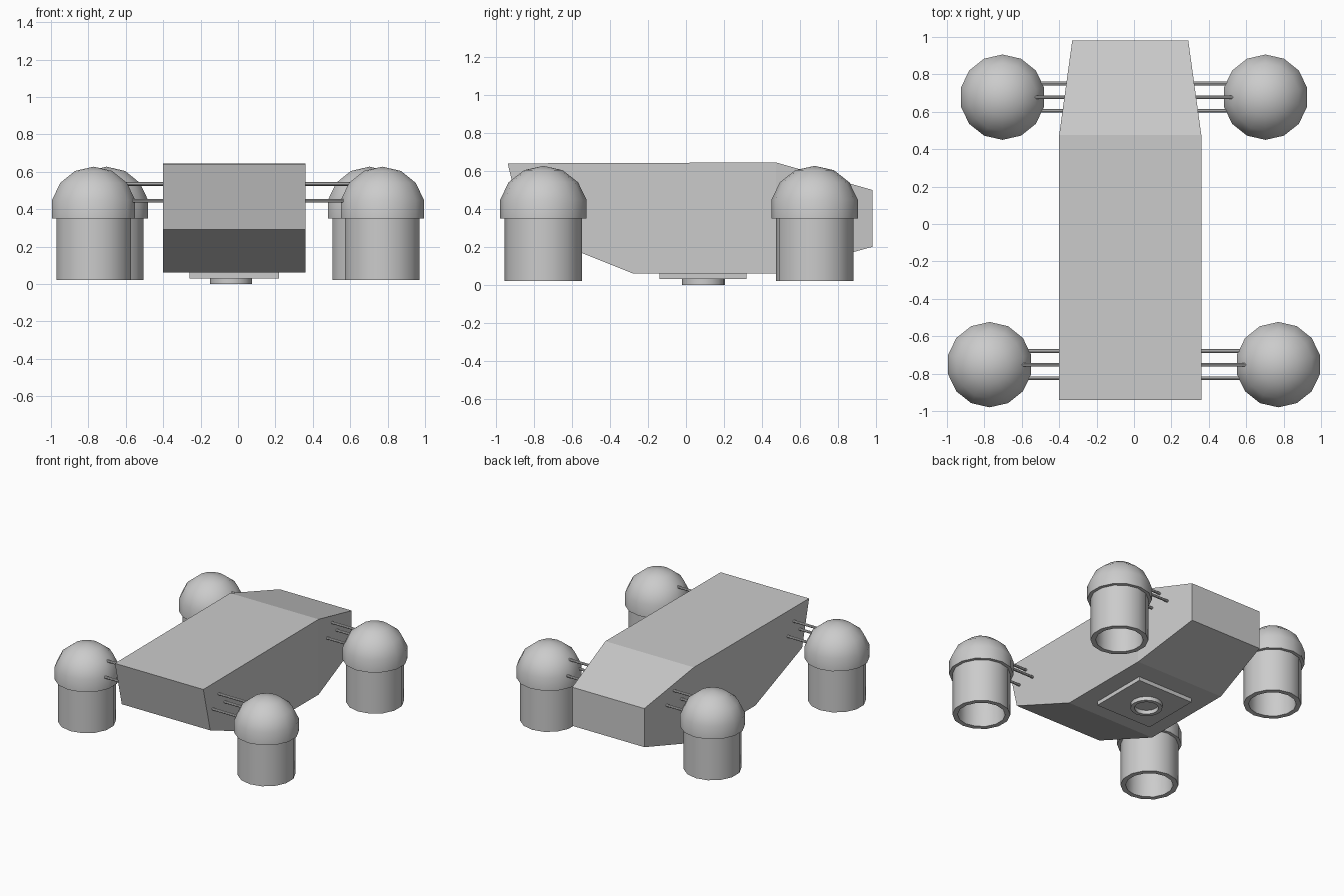
import bpy, bmesh
from math import sin, cos, pi, radians
from mathutils import Matrix, Vector

if "Cube" in bpy.data.objects:
    bpy.data.objects.remove(bpy.data.objects["Cube"])

MID = -0.02     # centre line of the hull
SEG = 14        # sides of each pod


def make(name, bm, smooth=False):
    bmesh.ops.recalc_face_normals(bm, faces=bm.faces[:])
    me = bpy.data.meshes.new(name)
    bm.to_mesh(me)
    bm.free()
    ob = bpy.data.objects.new(name, me)
    bpy.context.collection.objects.link(ob)
    if smooth:
        bpy.ops.object.select_all(action='DESELECT')
        bpy.context.view_layer.objects.active = ob
        ob.select_set(True)
        bpy.ops.object.shade_smooth_by_angle(angle=radians(40))
    return ob


def lathe(name, profile, centre, segs):
    """Spin a closed (radius, z) profile around a vertical axis."""
    bm = bmesh.new()
    rings = []
    for r, z in profile:
        ring = []
        for i in range(segs):
            a = pi / 2 + 2 * pi * i / segs
            ring.append(bm.verts.new((centre[0] + r * cos(a), centre[1] + r * sin(a), z)))
        rings.append(ring)
    for k, lo in enumerate(rings):
        hi = rings[(k + 1) % len(rings)]
        for i in range(segs):
            j = (i + 1) % segs
            bm.faces.new((lo[i], lo[j], hi[j], hi[i]))
    bmesh.ops.remove_doubles(bm, verts=bm.verts[:], dist=1e-5)
    return make(name, bm, True)


def rod(name, x0, x1, y, z, r=0.01):
    bm = bmesh.new()
    m = Matrix.Translation(((x0 + x1) / 2, y, z)) @ Matrix.Rotation(pi / 2, 4, 'Y')
    bmesh.ops.create_cone(bm, cap_ends=True, segments=8, radius1=r, radius2=r,
                          depth=abs(x1 - x0), matrix=m)
    make(name, bm, True)


# hull: side profile, with a tapered tail beyond the last bend
profile = [(-0.94, 0.64, 0.38), (0.475, 0.645, 0.38), (0.982, 0.50, 0.31),
           (0.982, 0.20, 0.31), (0.475, 0.06, 0.38), (-0.28, 0.06, 0.38), (-0.855, 0.29, 0.38)]
bm = bmesh.new()
left = [bm.verts.new((MID - w, y, z)) for y, z, w in profile]
right = [bm.verts.new((MID + w, y, z)) for y, z, w in profile]
for side in (left, right):
    bm.faces.new([side[i] for i in (0, 1, 4, 5, 6)])
    bm.faces.new([side[i] for i in (1, 2, 3, 4)])
for i in range(len(profile)):
    j = (i + 1) % len(profile)
    bm.faces.new((left[i], left[j], right[j], right[i]))
make("hull", bm)

# belly plate and docking ring
bm = bmesh.new()
bmesh.ops.create_cube(bm, size=1, matrix=Matrix.Translation((MID, 0.09, 0.05))
                      @ Matrix.Diagonal((0.48, 0.46, 0.04, 1)))
make("belly_plate", bm)
lathe("belly_ring", [(0.113, 0.035), (0.113, 0), (0.085, 0), (0.085, 0.035)], (-0.037, 0.092), 16)

# pod section: domed cap with a lip over an open tube
lats = [radians(d) for d in (90, 64.3, 38.6, 12.86)]
outer = [(0.234 * cos(a), 0.397 + 0.23 * sin(a)) for a in lats]
inner = [(0.17 * cos(a), 0.39 + 0.17 * sin(a)) for a in reversed(lats)]
pod = outer + [(0.228, 0.35), (0.204, 0.35), (0.204, 0.02), (0.168, 0.02)] + inner

# four pods, each hung on three rods
for end, px, py in (("front", 0.772, -0.752), ("rear", 0.703, 0.678)):
    for side, s in (("left", -1), ("right", 1)):
        lathe(f"{end}_{side}_pod", pod, (s * px, py), SEG)
        for n, (dy, z, reach) in enumerate(((-0.073, 0.445, 0.19), (0, 0.535, 0.165), (0.073, 0.445, 0.19))):
            rod(f"{end}_{side}_rod_{n + 1}", s * 0.28, s * (px - reach), py + dy, z)
